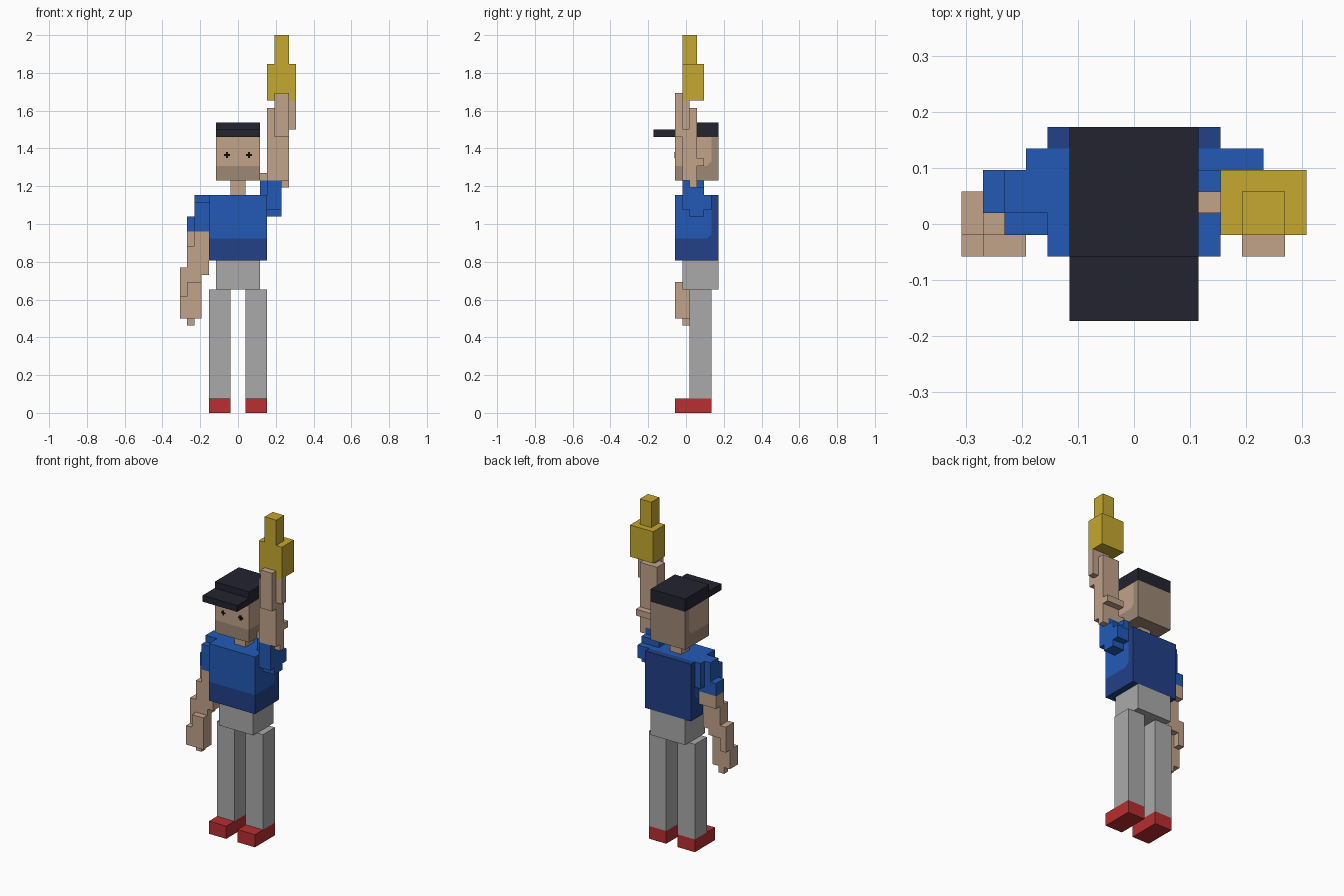
import bpy, bmesh, math
from mathutils import Vector

cube = bpy.data.objects.get("Cube")
if cube:
    bpy.data.objects.remove(cube, do_unlink=True)

V = 2 / 52  # size of one block


def material(name, rgb):
    lin = [((c / 255 + 0.055) / 1.055) ** 2.4 if c > 10 else c / 255 / 12.92 for c in rgb]
    m = bpy.data.materials.new(name)
    m.use_nodes = True
    m.diffuse_color = (*lin, 1)
    m.node_tree.nodes["Principled BSDF"].inputs["Base Color"].default_value = (*lin, 1)
    return m


blue = material("shirt_blue", (35, 90, 182))
navy = material("shirt_dark_blue", (34, 65, 135))
skin = material("skin", (194, 163, 138))
stubble = material("stubble_brown", (158, 136, 117))
black = material("cap_black", (34, 35, 47))
eye_black = material("eye_black", (12, 10, 10))
grey = material("trouser_grey", (170, 170, 170))
red = material("shoe_red", (184, 46, 48))
yellow = material("glove_yellow", (197, 168, 47))


def finish(name, bm, mats):
    bmesh.ops.recalc_face_normals(bm, faces=bm.faces)
    bmesh.ops.scale(bm, vec=(V, V, V), verts=bm.verts)
    me = bpy.data.meshes.new(name)
    bm.to_mesh(me)
    bm.free()
    for m in mats:
        me.materials.append(m)
    ob = bpy.data.objects.new(name, me)
    bpy.context.collection.objects.link(ob)
    return ob


def add_box(bm, x0, x1, y0, y1, z0, z1):
    verts = bmesh.ops.create_cube(bm, size=1)["verts"]
    for v in verts:
        v.co = Vector(((x0, x1)[v.co.x > 0], (y0, y1)[v.co.y > 0], (z0, z1)[v.co.z > 0]))


def box(name, mat, *size):
    bm = bmesh.new()
    add_box(bm, *size)
    return finish(name, bm, [mat])


def two_tone(name, mats, size, y_cut, z_cut):
    """Box whose bottom band and back slab take the second colour."""
    bm = bmesh.new()
    add_box(bm, *size)
    planes = [((0, 0, z_cut), (0, 0, -1)), ((0, y_cut, 0), (0, 1, 0)),
              ((0, y_cut - 0.6, z_cut), (0, 1, -1))]
    for co, no in planes:
        geom = bm.verts[:] + bm.edges[:] + bm.faces[:]
        bmesh.ops.bisect_plane(bm, geom=geom, plane_co=co, plane_no=no)
    for f in bm.faces:
        c = f.calc_center_median()
        f.material_index = int(any((c - Vector(co)).dot(Vector(no)) > 0.001 for co, no in planes))
    return finish(name, bm, mats)


def blocks(name, mat, boxes):
    """Union of boxes on the block grid, keeping only the outer faces."""
    cells = set()
    for x0, x1, y0, y1, z0, z1 in boxes:
        cells |= {(x, y, z) for x in range(x0, x1)
                  for y in range(int(y0 - 0.5), int(y1 - 0.5)) for z in range(z0, z1)}
    bm = bmesh.new()
    for c in cells:
        for axis in range(3):
            for side in (0, 1):
                near = list(c)
                near[axis] += 2 * side - 1
                if tuple(near) in cells:
                    continue
                quad = []
                for a, b in ((0, 0), (1, 0), (1, 1), (0, 1)):
                    p = list(c)
                    p[axis] += side
                    p[(axis + 1) % 3] += a
                    p[(axis + 2) % 3] += b
                    quad.append(bm.verts.new((p[0], p[1] + 0.5, p[2])))
                bm.faces.new(quad if side else quad[::-1])
    bmesh.ops.remove_doubles(bm, verts=bm.verts, dist=0.001)
    bmesh.ops.dissolve_limit(bm, angle_limit=0.01, verts=bm.verts, edges=bm.edges)
    return finish(name, bm, [mat])


# Legs, shoes and eyes, one per side
for side, s in (("left", 1), ("right", -1)):
    x0, x1 = sorted((s, 4 * s))
    box(side + "_shoe", red, x0, x1, -1.5, 3.5, 0, 2)
    box(side + "_leg", grey, x0, x1, 0.5, 3.5, 2, 17)
    bm = bmesh.new()
    e = 1.5 * s
    add_box(bm, e - 0.4, e + 0.4, -1.55, -1.4, 35.37, 35.63)
    add_box(bm, e - 0.13, e + 0.13, -1.56, -1.4, 35.1, 35.9)
    finish(side + "_eye", bm, [eye_black])

# Body and head
box("hips", grey, -3, 3, -0.5, 4.5, 17, 21)
two_tone("torso", [blue, navy], (-4, 4, -1.5, 4.5, 21, 30), 3.5, 24)
box("neck", skin, -1, 1, 0.5, 2.5, 30, 32)
two_tone("head", [skin, stubble], (-3, 3, -1.5, 4.5, 32, 38), 3.5, 34)
box("cap_crown", black, -3, 3, -1.5, 4.5, 38, 40)
box("cap_brim", black, -3, 3, -4.5, -1.5, 38, 39)

# Right arm, hanging
blocks("right_sleeve", blue, [
    (-6, -4, -0.5, 0.5, 25, 29), (-6, -4, 0.5, 2.5, 25, 30),
    (-5, -4, 2.5, 3.5, 26, 30), (-7, -6, 0.5, 2.5, 25, 27)])
blocks("right_forearm", skin, [
    (-7, -4, 0.5, 2.5, 23, 25), (-5, -4, -0.5, 1.5, 19, 25),
    (-6, -5, -0.5, 1.5, 18, 25), (-7, -6, -0.5, 1.5, 18, 23),
    (-8, -7, -0.5, 1.5, 16, 20)])
blocks("right_hand", skin, [
    (-7, -5, -1.5, 0.5, 13, 18), (-8, -7, -1.5, 0.5, 13, 16),
    (-7, -6, -0.5, 0.5, 12, 13)])

# Left arm, raised
blocks("left_sleeve", blue, [
    (4, 6, 0.5, 2.5, 27, 31), (4, 6, -0.5, 1.5, 28, 32),
    (4, 6, 2.5, 3.5, 28, 30), (3, 4, 0.5, 2.5, 30, 32)])
blocks("left_forearm", skin, [
    (4, 7, -0.5, 1.5, 32, 42), (5, 7, -0.5, 0.5, 42, 43),
    (6, 7, 0.5, 1.5, 31, 32), (3, 4, 0.5, 1.5, 32, 33),
    (4, 7, 1.5, 2.5, 34, 35), (7, 8, -0.5, 0.5, 39, 43),
    (5, 7, -1.5, -0.5, 38, 44)])

# Pointing glove
blocks("glove", yellow, [(4, 8, -0.5, 2.5, 43, 48), (5, 7, -0.5, 1.5, 48, 52)])
